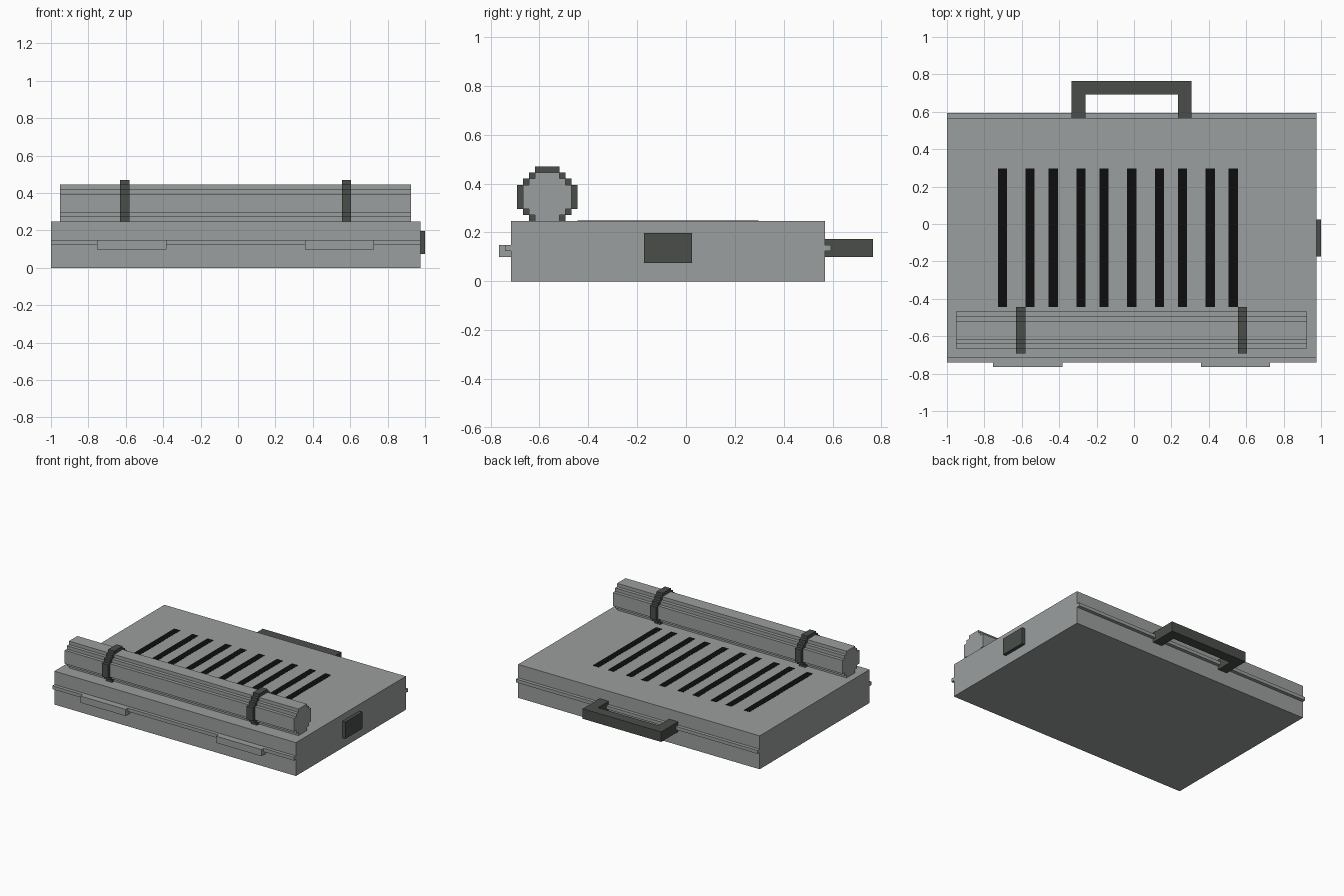
import bpy
import bmesh

if "Cube" in bpy.data.objects:
    bpy.data.objects.remove(bpy.data.objects["Cube"])

U = 2 / 81                      # the model sits on a grid 81 x 62 x 19 units


def pt(i, j, k):
    return ((i - 40.5) * U, (j - 31) * U, k * U)


def material(name, color):
    m = bpy.data.materials.new(name)
    m.diffuse_color = (*color, 1)
    m.use_nodes = True
    m.node_tree.nodes["Principled BSDF"].inputs["Base Color"].default_value = m.diffuse_color
    return m


GREY = material("light grey", (0.33, 0.345, 0.345))
DARK = material("dark grey", (0.068, 0.076, 0.067))
BLACK = material("black", (0.004, 0.004, 0.004))


def extrude(name, points, vec, mat):
    """Extrude a closed outline of grid points along a grid vector."""
    bm = bmesh.new()
    face = bm.faces.new([bm.verts.new(pt(*p)) for p in points])
    geom = bmesh.ops.extrude_face_region(bm, geom=[face])["geom"]
    bmesh.ops.translate(bm, vec=[c * U for c in vec],
                        verts=[v for v in geom if isinstance(v, bmesh.types.BMVert)])
    bmesh.ops.recalc_face_normals(bm, faces=bm.faces)
    mesh = bpy.data.meshes.new(name)
    bm.to_mesh(mesh)
    bm.free()
    mesh.materials.append(mat)
    ob = bpy.data.objects.new(name, mesh)
    bpy.context.collection.objects.link(ob)
    return ob


def box(name, lo, hi, mat):
    (a, b, c), (d, e, f) = lo, hi
    return extrude(name, [(a, b, c), (d, b, c), (d, e, c), (a, e, c)], (0, 0, f - c), mat)


def stepped_bar(name, x0, x1, centre, rows, mat):
    """Bar along x with a mirrored stepped section; rows are (z0, z1, half width)."""
    right = [(centre + h, z) for z0, z1, h in rows for z in (z0, z1)]
    left = [(2 * centre - y, z) for y, z in reversed(right)]
    return extrude(name, [(x0, y, z) for y, z in right + left], (x1 - x0, 0, 0), mat)


# Case body with the raised seam along front and back
stepped_bar("case_body", 0, 80, 28, [(0, 5, 26), (5, 6, 27), (6, 10, 26)], GREY)

# Front latches
for side, x in (("left", 10), ("right", 55)):
    box("latch_" + side, (x, 0, 4), (x + 15, 2, 6), GREY)

# Carrying handle at the back
extrude("handle", [(27, 54, 4), (30, 54, 4), (30, 59, 4), (50, 59, 4), (50, 54, 4),
                   (53, 54, 4), (53, 62, 4), (27, 62, 4)], (0, 0, 3), DARK)

# Side plate
box("side_plate", (80, 24, 3), (81, 32, 8), DARK)

# Vent slots on the lid, as thin plates
for n, x in enumerate((11, 17, 22, 28, 33, 39, 45, 50, 56, 61)):
    box(f"vent_slot_{n + 1}", (x, 13, 9.95), (x + 2, 43, 10.05), BLACK)

# Rolled bundle resting on the lid
stepped_bar("roll", 2, 78, 8,
            [(10, 11, 2), (11, 12, 3), (12, 16, 4), (16, 17, 3), (17, 18, 2)], GREY)

# Straps around the roll
for side, x in (("left", 15), ("right", 63)):
    stepped_bar("strap_" + side, x, x + 2, 8,
                [(10, 11, 3), (11, 12, 4), (12, 16, 5), (16, 17, 4), (17, 18, 3), (18, 19, 2)],
                DARK)
